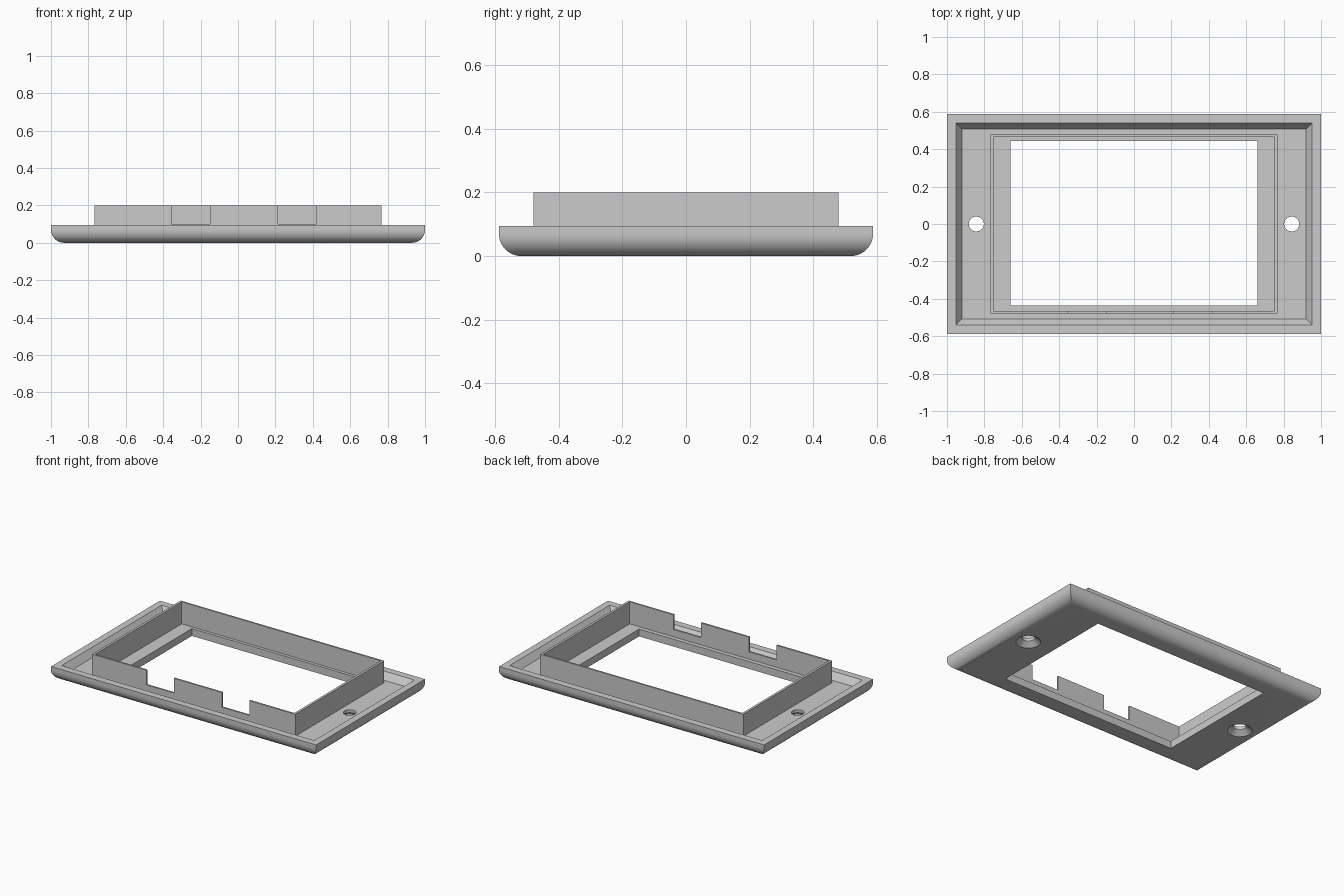
import bpy, bmesh, math

cube = bpy.data.objects.get("Cube")
if cube:
    bpy.data.objects.remove(cube, do_unlink=True)

# One material
grey = bpy.data.materials.new("light grey plastic")
grey.use_nodes = True
colour = (0.6, 0.6, 0.6, 1)
grey.diffuse_color = colour
grey.node_tree.nodes["Principled BSDF"].inputs["Base Color"].default_value = colour


def finish(name, bm):
    bmesh.ops.recalc_face_normals(bm, faces=bm.faces)
    mesh = bpy.data.meshes.new(name)
    bm.to_mesh(mesh)
    bm.free()
    mesh.materials.append(grey)
    obj = bpy.data.objects.new(name, mesh)
    bpy.context.collection.objects.link(obj)
    return obj


def bridge(bm, loops, closed):
    """Join successive point loops with quads."""
    rings = [[bm.verts.new(p) for p in loop] for loop in loops]
    pairs = list(zip(rings, rings[1:]))
    if closed:
        pairs.append((rings[-1], rings[0]))
    for a, b in pairs:
        n = len(a)
        for i in range(n):
            j = (i + 1) % n
            bm.faces.new((a[i], a[j], b[j], b[i]))
    return rings


def frame(name, sections):
    """Rectangular frame swept through sections (half x, half y, z, y offset)."""
    bm = bmesh.new()
    loops = [[(sx * hx, dy + sy * hy, z) for sx, sy in ((-1, -1), (1, -1), (1, 1), (-1, 1))]
             for hx, hy, z, dy in sections]
    bridge(bm, loops, True)
    return finish(name, bm)


def lathe(name, profile, x):
    """Solid turned about a vertical axis from (radius, z) pairs."""
    bm = bmesh.new()
    n = 40
    loops = [[(x + r * math.cos(math.tau * i / n), r * math.sin(math.tau * i / n), z)
              for i in range(n)] for r, z in profile]
    rings = bridge(bm, loops, False)
    bm.faces.new(rings[0])
    bm.faces.new(rings[-1])
    return finish(name, bm)


def box(name, x0, x1, y0, y1, z0, z1):
    bm = bmesh.new()
    bmesh.ops.create_cube(bm, size=1)
    for v in bm.verts:
        v.co = ((x0 + x1) / 2 + v.co.x * (x1 - x0),
                (y0 + y1) / 2 + v.co.y * (y1 - y0),
                (z0 + z1) / 2 + v.co.z * (z1 - z0))
    return finish(name, bm)


def cut(obj, cutter):
    bpy.context.view_layer.objects.active = obj
    mod = obj.modifiers.new("cut", "BOOLEAN")
    mod.operation = "DIFFERENCE"
    mod.solver = "EXACT"
    mod.object = cutter
    bpy.ops.object.modifier_apply(modifier=mod.name)
    bpy.data.objects.remove(cutter, do_unlink=True)


# Cover plate: window, rounded lower edge, rim and sloped recess
HX, HY, TOP, FLOOR, R = 1.0, 0.587, 0.095, 0.05, 0.07
STEPS = 10
sections = [(0.66, 0.441, 0, 0.004)]
for i in range(STEPS + 1):
    a = math.pi / 2 * i / STEPS
    inset = R * (1 - math.sin(a))
    sections.append((HX - inset, HY - inset, R * (1 - math.cos(a)), 0))
sections += [(HX, HY, TOP, 0), (0.953, 0.539, TOP, 0),
             (0.92, 0.508, FLOOR, 0), (0.66, 0.441, FLOOR, 0.004)]
plate = frame("cover_plate", sections)

# Countersunk screw holes
for x in (-0.843, 0.843):
    cut(plate, lathe("hole_cutter", [(0.088, -0.01), (0.04, 0.03), (0.04, 0.1)], x))

# Thin upright wall around the window
wall = frame("inner_wall", [(0.767, 0.478, 0.045, 0), (0.767, 0.478, 0.2, 0),
                            (0.751, 0.466, 0.2, 0), (0.751, 0.466, 0.045, 0)])

# Two notches in the front of the wall
for x0, x1 in ((-0.355, -0.15), (0.215, 0.42)):
    cut(wall, box("notch_cutter", x0, x1, -0.52, -0.43, 0.1, 0.25))

# Smooth the rounded edge, keep corners crisp
bpy.ops.object.select_all(action="DESELECT")
for obj in (plate, wall):
    obj.select_set(True)
bpy.context.view_layer.objects.active = plate
bpy.ops.object.shade_smooth_by_angle(angle=math.radians(25))
